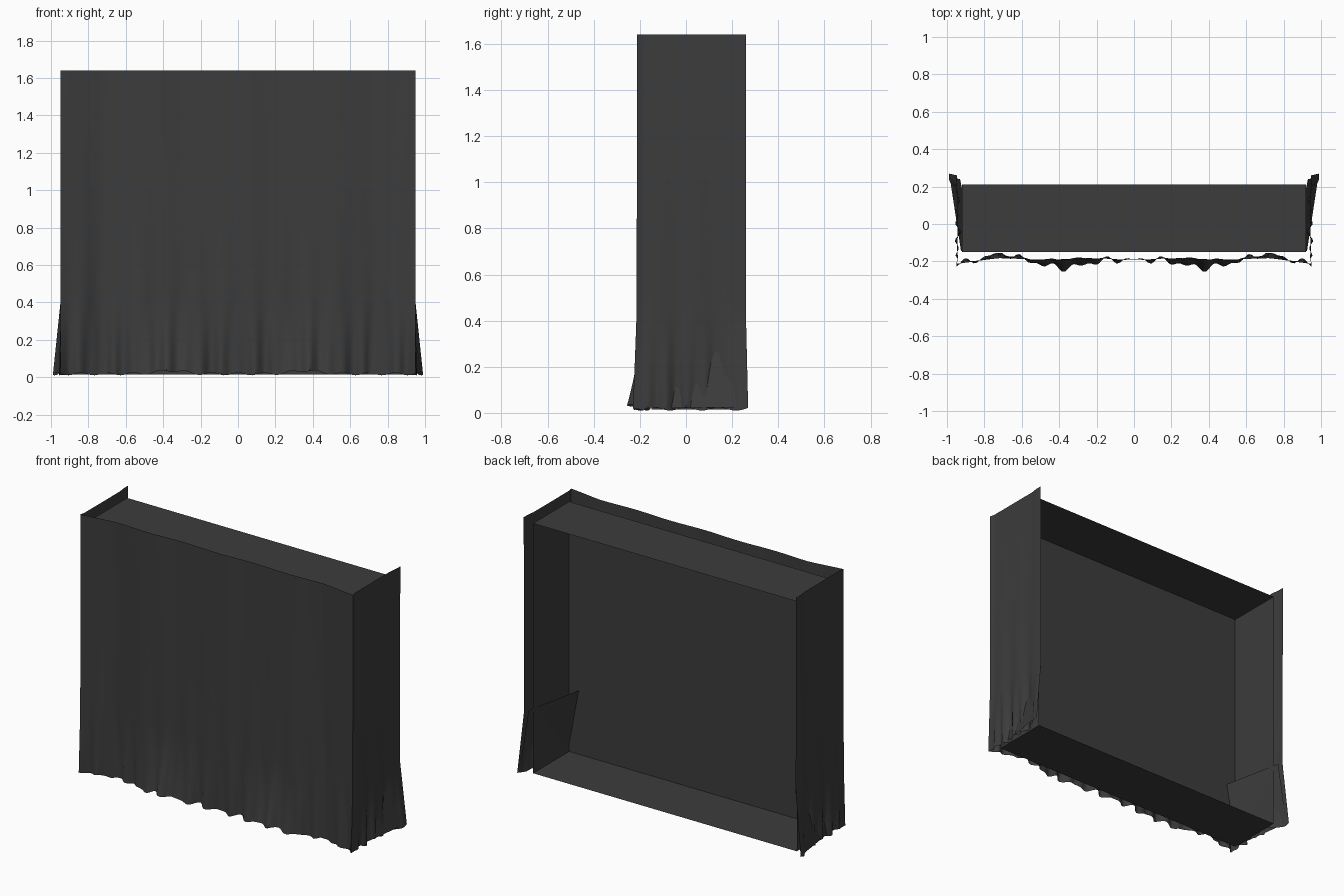
import bpy, bmesh
from math import sin, cos, pi, exp

if "Cube" in bpy.data.objects:
    bpy.data.objects.remove(bpy.data.objects["Cube"])

TOP = 1.64
mat = bpy.data.materials.new("dark_cloth")
mat.diffuse_color = (0.045, 0.045, 0.045, 1)
mat.use_nodes = True
mat.node_tree.nodes["Principled BSDF"].inputs["Base Color"].default_value = mat.diffuse_color


def make_object(name, bm, smooth=False):
    me = bpy.data.meshes.new(name)
    bm.normal_update()
    bm.to_mesh(me)
    bm.free()
    ob = bpy.data.objects.new(name, me)
    bpy.context.collection.objects.link(ob)
    me.materials.append(mat)
    if smooth:
        bpy.context.view_layer.objects.active = ob
        ob.select_set(True)
        bpy.ops.object.shade_smooth_by_angle(angle=0.8)
        ob.select_set(False)
    return ob


def quad(bm, pts):
    bm.faces.new([bm.verts.new(p) for p in pts])


# inner box: thin walls, open at the back
bm = bmesh.new()
bmesh.ops.create_cube(bm, size=1)
for v in bm.verts:
    v.co = (v.co.x * 1.84, v.co.y * 0.36 + 0.03, v.co.z * 1.575 + 0.8025)
back = [f for f in bm.faces if f.calc_center_median().y > 0.2]
bmesh.ops.delete(bm, geom=back, context='FACES_ONLY')
make_object("open_back_box", bm)


def front_point(x, z):
    """Front drape: shallow folds that deepen toward the hem."""
    a = abs(x)
    d = 1 - z / TOP
    y = -0.187 - 0.022 * max(0, (a - 0.72) / 0.23) - 0.004 * cos(a * 13)
    y += 0.028 * d * exp(-((a - 0.72) / 0.10) ** 2)
    y += 0.012 * d ** 3 * cos(a * 2 * pi / 0.15)
    low = max(0, 1 - z / 0.4)
    y -= 0.055 * low ** 1.8 * exp(-((a - 0.36) / 0.16) ** 2)
    y -= 0.012 * low * cos(a * 2 * pi / 0.095)
    return (x, min(y, -0.155), z)


def side_point(sx, y, z):
    """Side drape, with the free back edge kicking outward low down."""
    d = 1 - z / TOP
    low = max(0, 1 - z / 0.42)
    x = 0.943 + 0.007 * d ** 2 * sin(y * 2 * pi / 0.16)
    x += 0.014 * low * cos(y * 2 * pi / 0.085)
    t = min(1, max(0, (y - 0.17) / 0.05))
    x = x * (1 - t) + t * (0.95 + 0.045 * low - 0.004 * d)
    return (sx * x, y + 0.01 * t * low, z)


# path of columns round the three draped sides
NS, NF = 30, 124
path = [('s', -1, 0.26 - 0.46 * i / NS) for i in range(NS)]
path += [('f', 0, -0.95 + 1.90 * i / NF) for i in range(NF + 1)]
path += [('s', 1, -0.20 + 0.46 * (i + 1) / NS) for i in range(NS)]
levels = [0, .03, .06, .1, .15, .2, .26, .32, .38, .42, .5, .6,
          .75, .9, 1.1, 1.3, 1.5, TOP]

bm = bmesh.new()
cols = []
for kind, sx, u in path:
    hem = 0.017 + 0.007 * cos(abs(u) * 2 * pi / 0.14)
    if kind == 'f':
        hem += 0.018 * exp(-((abs(u) - 0.36) / 0.1) ** 2)
    col = []
    for z in levels:
        zz = hem + z * (TOP - hem) / TOP
        p = front_point(u, zz) if kind == 'f' else side_point(sx, u, zz)
        col.append(bm.verts.new(p))
    cols.append(col)
for a, b in zip(cols, cols[1:]):
    for j in range(len(levels) - 1):
        bm.faces.new((a[j], b[j], b[j + 1], a[j + 1]))
make_object("draped_cloth", bm, smooth=True)

# slanted cloth flaps at the foot of both sides, reaching inside the box
for sx, side in ((-1, "left"), (1, "right")):
    bm = bmesh.new()
    quad(bm, [(sx * 0.93, 0.24, 0.42), (sx * 0.85, -0.145, 0.42),
              (sx * 0.925, -0.145, 0.02), (sx * 0.985, 0.25, 0.025)])
    make_object(side + "_foot_flap", bm)
